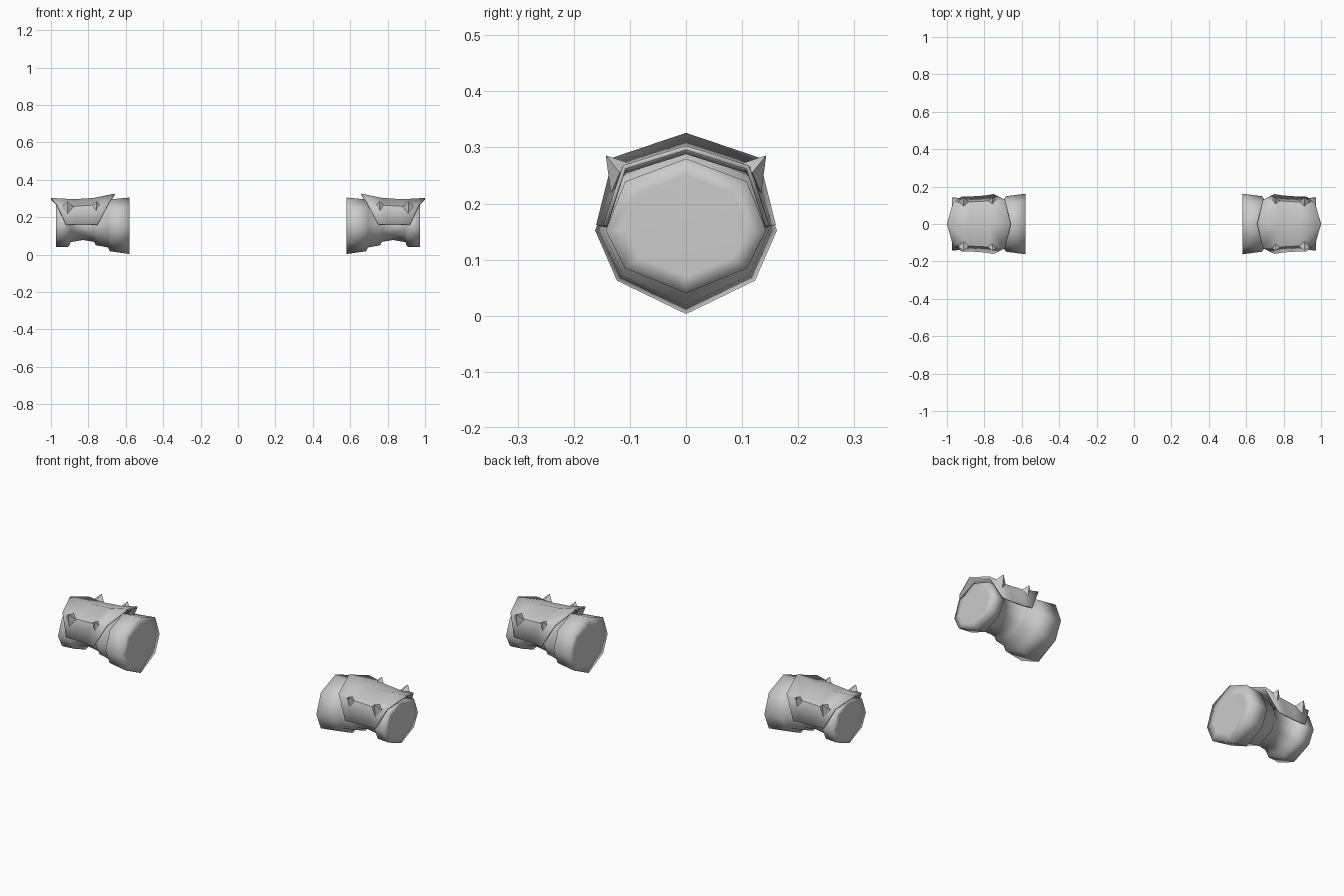
import bpy
import bmesh
from mathutils import Vector

if "Cube" in bpy.data.objects:
    bpy.data.objects.remove(bpy.data.objects["Cube"])

grey = bpy.data.materials.new("plain grey")
grey.diffuse_color = (0.6, 0.6, 0.6, 1)
grey.use_nodes = True
grey.node_tree.nodes["Principled BSDF"].inputs["Base Color"].default_value = grey.diffuse_color


def finish(name, verts, faces, smooth, thickness=0):
    """Make a mesh part with outward normals and mirror it to the other arm."""
    mesh = bpy.data.meshes.new(name)
    mesh.from_pydata(verts, [], faces)
    bm = bmesh.new()
    bm.from_mesh(mesh)
    bmesh.ops.recalc_face_normals(bm, faces=bm.faces)
    for f in bm.faces:
        f.smooth = smooth
    bm.to_mesh(mesh)
    bm.free()
    mesh.materials.append(grey)
    obj = bpy.data.objects.new(name, mesh)
    bpy.context.collection.objects.link(obj)
    if thickness:
        solid = obj.modifiers.new("thickness", 'SOLIDIFY')
        solid.thickness = thickness
        solid.offset = -1
    obj.modifiers.new("other arm", 'MIRROR').use_mirror_merge = False
    return obj


def octagon(x, top, bottom, half):
    """Eight-sided ring across the arm, with corners at top, bottom and sides."""
    mid = 0.152
    up, low = mid + 0.68 * (top - mid), mid + 0.6 * (bottom - mid)
    s = 0.76 * half
    return [(x, 0, top), (x, s, up), (x, half, mid), (x, s, low),
            (x, 0, bottom), (x, -s, low), (x, -half, mid), (x, -s, up)]


# Sleeve: wide elbow cuff, step band, narrow waist, wrist cuff
rings = [
    (0.581, 0.25, 0.05, 0.115),
    (0.580, 0.305, 0.003, 0.162),
    (0.685, 0.295, 0.018, 0.148),
    (0.695, 0.28, 0.038, 0.132),
    (0.760, 0.27, 0.050, 0.122),
    (0.770, 0.26, 0.068, 0.112),
    (0.830, 0.255, 0.078, 0.105),
    (0.895, 0.26, 0.066, 0.112),
    (0.905, 0.278, 0.042, 0.135),
    (0.972, 0.28, 0.040, 0.143),
    (0.973, 0.25, 0.070, 0.108),
]
verts = [p for r in rings for p in octagon(*r)]
faces = [(8 * i + j, 8 * i + (j + 1) % 8, 8 * i + 8 + (j + 1) % 8, 8 * i + 8 + j)
         for i in range(len(rings) - 1) for j in range(8)]
faces += [tuple(range(8)), tuple(range(len(verts) - 8, len(verts)))]
finish("sleeve", verts, faces, True)

# Forearm plate: columns of (ridge, shoulder, lower edge), curved along the arm
columns = [
    [(0.660, 0, 0.326), (0.690, 0.130, 0.282), (0.750, 0.160, 0.162)],
    [(0.770, 0, 0.303), (0.780, 0.123, 0.264), (0.800, 0.152, 0.160)],
    [(0.880, 0, 0.296), (0.875, 0.118, 0.258), (0.860, 0.148, 0.160)],
    [(1.000, 0, 0.303), (0.968, 0.112, 0.268), (0.920, 0.148, 0.162)],
]
verts, faces = [], []
for ridge, shoulder, edge in columns:
    verts += [(edge[0], -edge[1], edge[2]), (shoulder[0], -shoulder[1], shoulder[2]),
              ridge, shoulder, edge]
for i in range(3):
    for j in range(4):
        a = 5 * i + j
        faces.append((a, a + 1, a + 6, a + 5))
plate = finish("forearm_plate", verts, faces, True, 0.008)
bpy.context.view_layer.objects.active = plate
plate.select_set(True)
bpy.ops.object.shade_smooth_by_angle(angle=0.9)

# Spikes: four-sided studs sitting over each shoulder edge of the plate
for x in (0.757, 0.912):
    for side, label in ((-1, "front"), (1, "back")):
        base = [(x, side * 0.095, 0.270), (x - 0.032, side * 0.118, 0.255),
                (x, side * 0.134, 0.218), (x + 0.032, side * 0.118, 0.255)]
        tip = Vector((x, side * 0.143, 0.286))
        finish(label + "_spike", base + [tip],
               [(0, 1, 4), (1, 2, 4), (2, 3, 4), (3, 0, 4), (0, 3, 2, 1)], False)
